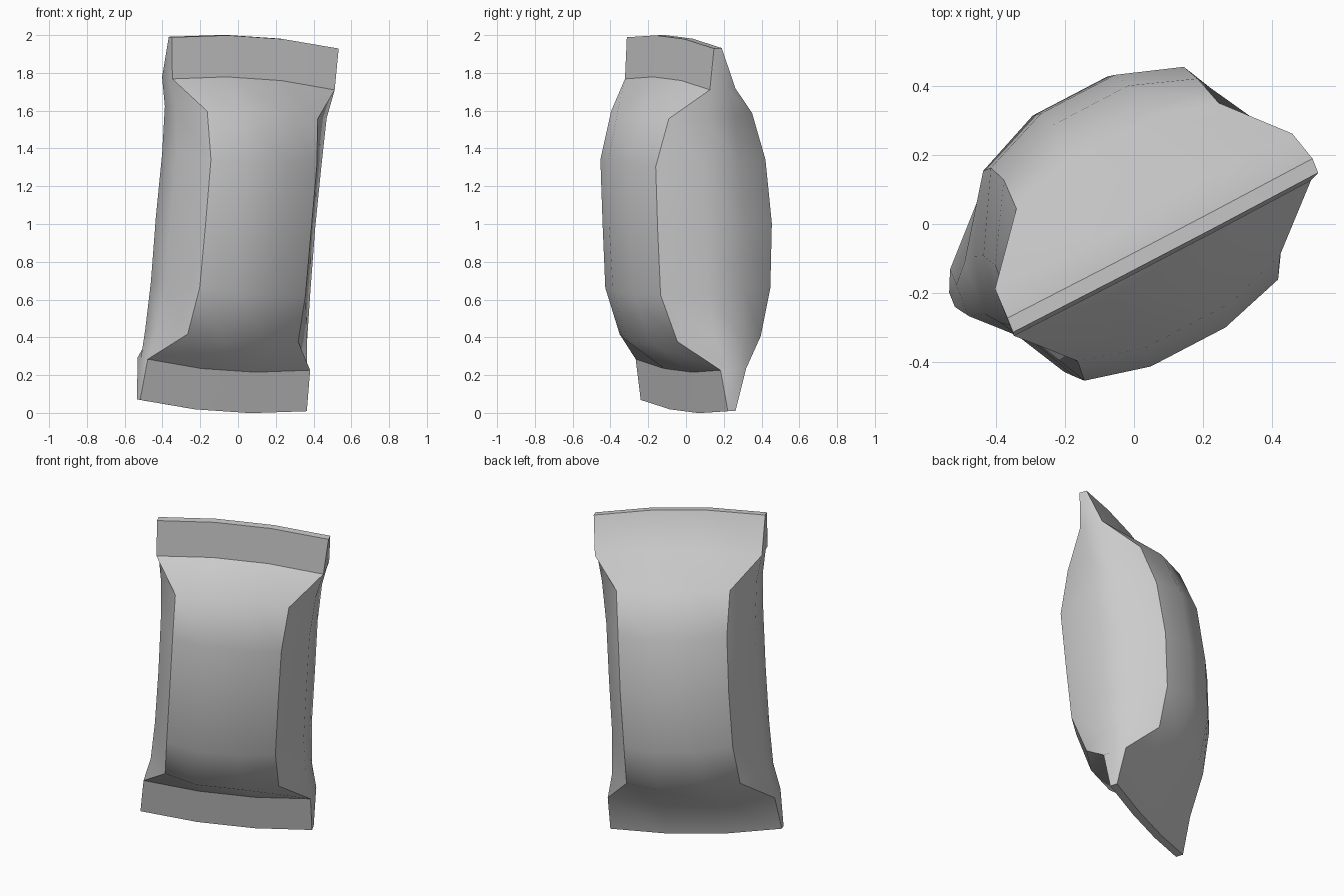
import bpy, bmesh, math
from mathutils import Matrix, Vector

if "Cube" in bpy.data.objects:
    bpy.data.objects.remove(bpy.data.objects["Cube"])

# Half-height stations of the packet, from tip to middle:
# height, extra height at centre columns, corner u, centre-column u, side u,
# corner front/back depth, centre front/back depth
STATIONS = [
    (0.960, 0.030, 0.498, 0.165, 0.498, -0.022, 0.022, -0.022, 0.022),
    (0.742, 0.030, 0.485, 0.163, 0.485, -0.048, 0.097, -0.048, 0.097),
    (0.590, 0.020, 0.330, 0.140, 0.450, -0.210, 0.263, -0.265, 0.320),
    (0.340, 0.005, 0.316, 0.122, 0.432, -0.288, 0.335, -0.340, 0.410),
    (0.000, 0.000, 0.315, 0.120, 0.430, -0.290, 0.358, -0.350, 0.430),
]


def ring(st, sign):
    h, dh, uc, um, us, fc, bc, fm, bk = st
    s1, s2 = fc + (bc - fc) / 3, fc + (bc - fc) * 2 / 3
    # right half from front to back, then mirrored to the left
    half = [(um, fm, dh), (uc, fc, 0), (us, s1, 0), (us, s2, 0), (uc, bc, 0), (um, bk, dh)]
    loop = half + [(-u, v, d) for u, v, d in reversed(half)]
    return [Vector((u, v, sign * (h + d))) for u, v, d in loop]


# Lean and turn of the whole packet
lean = Matrix(((1, 0.10, 0.060, -0.0125),
               (0, 1, -0.0745, -0.022),
               (-0.060, 0.060, 1, 1.0),
               (0, 0, 0, 1)))
place = Matrix.Rotation(math.radians(27.6), 4, 'Z') @ lean

# Pillow packet with wedge-shaped sealed ends
bm = bmesh.new()
rings = [ring(s, 1) for s in STATIONS] + [ring(s, -1) for s in reversed(STATIONS[:-1])]
loops = [[bm.verts.new(place @ p) for p in r] for r in rings]
for a, b in zip(loops, loops[1:]):
    for i in range(12):
        j = (i + 1) % 12
        bm.faces.new((a[i], b[i], b[j], a[j]))
# End caps as strips of quads between front and back
for lp in (loops[0], loops[-1]):
    bm.faces.new((lp[11], lp[0], lp[5], lp[6]))
    bm.faces.new(lp[0:6])
    bm.faces.new(lp[6:12])
bmesh.ops.recalc_face_normals(bm, faces=bm.faces)
mesh = bpy.data.meshes.new("pillow_packet")
bm.to_mesh(mesh)
bm.free()
obj = bpy.data.objects.new("pillow_packet", mesh)
bpy.context.collection.objects.link(obj)

# Smooth body, crisp seals
bpy.context.view_layer.objects.active = obj
obj.select_set(True)
bpy.ops.object.shade_smooth_by_angle(angle=math.radians(35))
